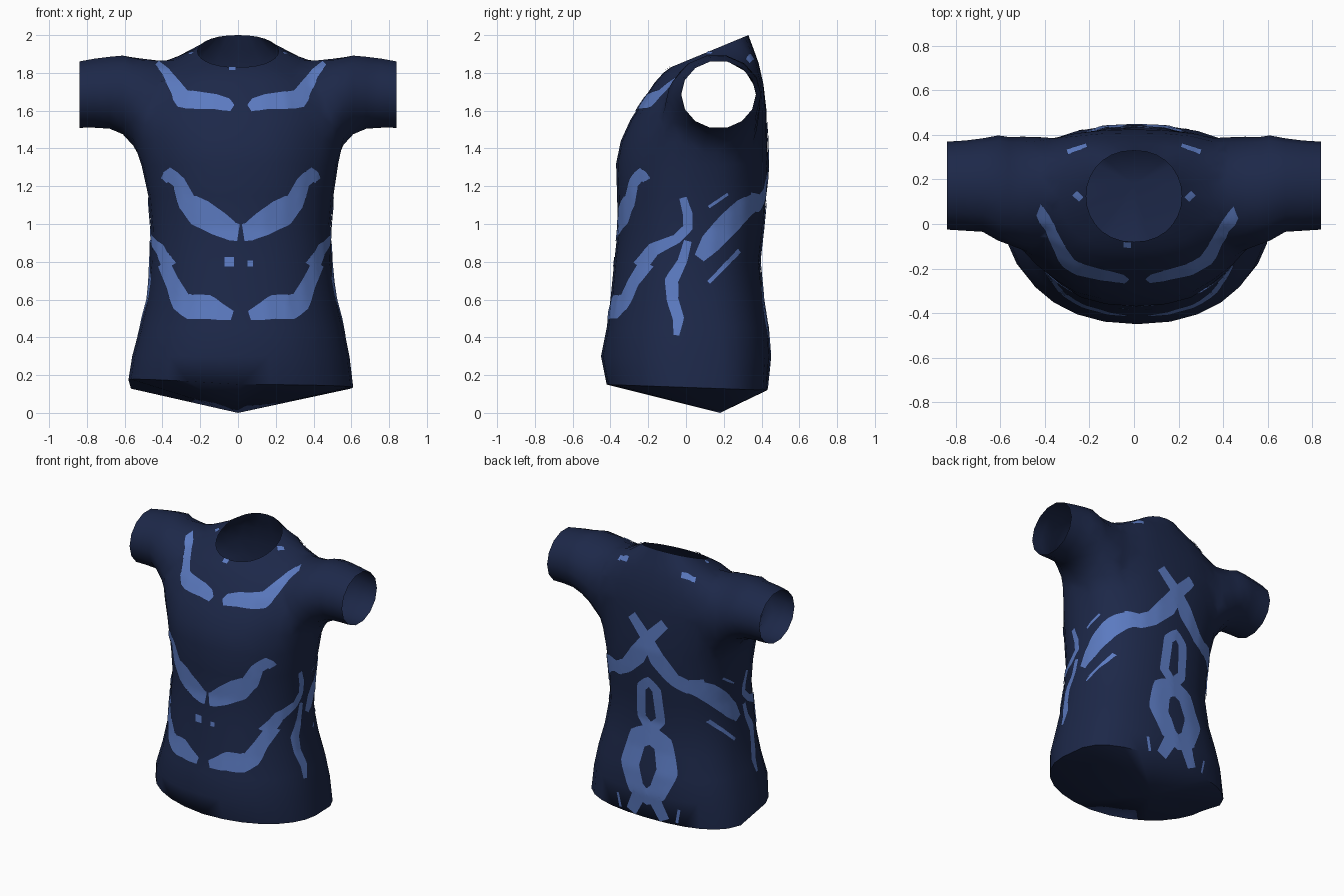
import bpy, bmesh
from math import cos, sin, pi, radians, copysign
from mathutils import Vector
from mathutils.bvhtree import BVHTree

if "Cube" in bpy.data.objects:
    bpy.data.objects.remove(bpy.data.objects["Cube"])


def make_material(name, colour):
    mat = bpy.data.materials.new(name)
    mat.use_nodes = True
    mat.diffuse_color = (*colour, 1)
    node = next(n for n in mat.node_tree.nodes if n.type == 'BSDF_PRINCIPLED')
    node.inputs["Base Color"].default_value = (*colour, 1)
    node.inputs["Roughness"].default_value = 0.9
    return mat


navy = make_material("navy cloth", (.012, .021, .066))
blue = make_material("light blue print", (.105, .195, .53))


def add_object(name, bm, mat):
    mesh = bpy.data.meshes.new(name)
    bm.to_mesh(mesh)
    bm.free()
    mesh.materials.append(mat)
    obj = bpy.data.objects.new(name, mesh)
    bpy.context.collection.objects.link(obj)
    return obj


def smooth(obj, angle):
    bpy.ops.object.select_all(action='DESELECT')
    obj.select_set(True)
    bpy.context.view_layer.objects.active = obj
    bpy.ops.object.shade_smooth_by_angle(angle=radians(angle))


def loft(bm, rings):
    """Bridge equal rings of points and return the vertex rings."""
    loops = [[bm.verts.new(p) for p in ring] for ring in rings]
    for low, high in zip(loops, loops[1:]):
        for i in range(len(low)):
            j = (i + 1) % len(low)
            bm.faces.new((low[i], low[j], high[j], high[i]))
    return loops


def power(value, exponent):
    return copysign(abs(value) ** exponent, value)


# Torso: tilted rings of front z, back z, half width, centre x, front y, back y, back roundness
TORSO = [
    (.15, .12, .595, .015, -.42, .43, .55), (.30, .30, .575, .015, -.45, .445, .6),
    (.45, .45, .54, .02, -.42, .435, .65), (.60, .60, .505, .02, -.40, .41, .7),
    (.80, .80, .48, .015, -.38, .39, .75), (.98, .98, .475, .015, -.36, .41, .75),
    (1.15, 1.15, .49, .015, -.365, .425, .75), (1.32, 1.32, .525, .01, -.37, .435, .7),
    (1.44, 1.46, .555, 0, -.345, .43, .6), (1.55, 1.61, .56, 0, -.295, .425, .5),
    (1.66, 1.74, .54, 0, -.225, .41, .45), (1.75, 1.85, .46, 0, -.165, .385, .5),
    (1.80, 1.92, .35, 0, -.12, .36, .65), (1.83, 2.0, .215, 0, -.08, .33, 1)]


def torso_ring(zf, zb, half, cx, yf, yb, back, count=28):
    middle = yf + (yb - yf) * .5
    ring = []
    for i in range(count):
        a = 2 * pi * i / count
        x = cx + half * power(cos(a), .9)
        depth = (yb - yf) / 2
        y = middle + depth * (sin(a) if sin(a) < 0 else sin(a) ** back)
        ring.append((x, y, zf + (zb - zf) * (y - yf) / (yb - yf)))
    return ring


bm = bmesh.new()
loops = loft(bm, [torso_ring(*row) for row in TORSO])
bm.faces.new(loops[-1])
apex = bm.verts.new((0, .18, 0))
for i, v in enumerate(loops[0]):
    bm.faces.new((loops[0][(i + 1) % len(loops[0])], v, apex))
# The hem rises a little at the right front
for v in loops[0]:
    if v.co.x < 0 and v.co.y < .15:
        v.co.z -= .07 * v.co.x
bmesh.ops.recalc_face_normals(bm, faces=bm.faces)
shirt = add_object("shirt", bm, navy)

# Sleeves: one mirrored tube of x, front y, back y, low z, high z
SLEEVE = [
    (0, 0, .3, 1.5, 1.74), (.3, -.02, .36, 1.42, 1.84),
    (.42, -.10, .405, 1.33, 1.885), (.51, -.13, .408, 1.34, 1.895),
    (.56, -.11, .403, 1.41, 1.897), (.61, -.075, .398, 1.47, 1.897),
    (.68, -.035, .385, 1.5, 1.89), (.76, -.03, .375, 1.505, 1.88),
    (.84, -.025, .37, 1.505, 1.865)]


def sleeve_ring(x, yf, yb, low, high, count=14):
    angles = [2 * pi * i / count for i in range(count)]
    return [(x, (yf + yb) / 2 + (yb - yf) / 2 * cos(a),
             (low + high) / 2 + (high - low) / 2 * sin(a)) for a in angles]


bm = bmesh.new()
mirrored = [(-row[0], *row[1:]) for row in SLEEVE[:0:-1]]
loops = loft(bm, [sleeve_ring(*row) for row in mirrored + SLEEVE])
bm.faces.new(loops[0])
bm.faces.new(loops[-1])
bmesh.ops.recalc_face_normals(bm, faces=bm.faces)
tube = add_object("sleeve_tube", bm, navy)
tube.hide_render = True

# Join sleeves to torso, open the cuffs and the collar, and soften the armhole seam
union = shirt.modifiers.new("join", 'BOOLEAN')
union.operation = 'UNION'
union.solver = 'EXACT'
union.object = tube
joined = bpy.data.meshes.new_from_object(
    shirt.evaluated_get(bpy.context.evaluated_depsgraph_get()))
shirt.modifiers.clear()
shirt.data = joined
bpy.data.objects.remove(tube)
bm = bmesh.new()
bm.from_mesh(joined)
caps = []
for f in bm.faces:
    c = f.calc_center_median()
    cuff = abs(c.x) > .835
    collar = c.z > 1.85 and abs(c.x) < .1 and abs(c.y - .12) < .12
    if cuff or collar:
        caps.append(f)
bmesh.ops.delete(bm, geom=caps, context='FACES')
bmesh.ops.remove_doubles(bm, verts=bm.verts, dist=.012)
bmesh.ops.triangulate(bm, faces=bm.faces)
seam = [v for v in bm.verts if .27 < abs(v.co.x) < .6 and v.co.z > 1.3]
for _ in range(2):
    bmesh.ops.smooth_vert(bm, verts=seam, factor=.4,
                          use_axis_x=True, use_axis_y=True, use_axis_z=True)
for f in bm.faces:
    f.material_index = 0
bm.normal_update()
bm.to_mesh(joined)
surface = BVHTree.FromBMesh(bm)
bm.free()
smooth(shirt, 65)

# Printed strokes are thin strips laid onto the cloth
CAST = {
    "front": lambda u, v: (Vector((u, -3, v)), Vector((0, 1, 0))),
    "back": lambda u, v: (Vector((u, 3, v)), Vector((0, -1, 0))),
    "left": lambda u, v: (Vector((3, u, v)), Vector((-1, 0, 0))),
    "right": lambda u, v: (Vector((-3, u, v)), Vector((1, 0, 0))),
    "top": lambda u, v: (Vector((u, v, 3)), Vector((0, 0, -1)))}


def stroke(bm, side, points, across=4):
    """Lay a strip along (u, v, width) points seen from one side."""
    path = []
    for a, b in zip(points, points[1:]):
        a, b = Vector(a), Vector(b)
        steps = max(1, round((b - a).length / .02))
        path += [a.lerp(b, i / steps) for i in range(steps)]
    path.append(Vector(points[-1]))
    closed = points[0] == points[-1]
    last = len(path) - 1
    rows = []
    for i, p in enumerate(path):
        before, after = path[max(i - 1, 0)], path[min(i + 1, last)]
        if closed and i in (0, last):
            before, after = path[last - 1], path[1]
        along = (after - before).to_2d().normalized()
        row = []
        for k in range(across + 1):
            t = (k / across - .5) * p.z
            origin, ray = CAST[side](p.x - along.y * t, p.y + along.x * t)
            hit, normal, _, _ = surface.ray_cast(origin, ray)
            if hit:
                normal = -normal if normal.dot(ray) > 0 else normal
                row.append(bm.verts.new(hit + normal * .006))
            else:
                row.append(None)
        rows.append(row)
    for r, s in zip(rows, rows[1:]):
        for k in range(across):
            quad = (r[k], r[k + 1], s[k + 1], s[k])
            if all(quad) and max((q.co - quad[0].co).length for q in quad) < .15:
                f = bm.faces.new(quad)
                f.normal_update()
                if f.normal.dot(ray) > 0:
                    f.normal_flip()


def printed(name, strokes):
    bm = bmesh.new()
    for side, points in strokes:
        stroke(bm, side, points)
    bmesh.ops.delete(bm, geom=[v for v in bm.verts if not v.link_faces], context='VERTS')
    smooth(add_object(name, bm, blue), 60)


def flipped(points, centre=0.0):
    return [(2 * centre - u, v, w) for u, v, w in points]


# Front print: collarbone, rib and waist strokes on both halves
FRONT = [
    [(-.43, 1.85, .03), (-.38, 1.80, .05), (-.32, 1.71, .08), (-.29, 1.66, .10),
     (-.19, 1.65, .09), (-.12, 1.645, .08), (-.06, 1.63, .07), (-.03, 1.61, .04)],
    [(-.39, 1.23, .04), (-.36, 1.265, .07), (-.31, 1.22, .07), (-.27, 1.12, .10),
     (-.20, 1.06, .15), (-.10, 1.0, .13), (-.03, .96, .10), (.003, .955, .09)],
    [(-.39, .79, .07), (-.34, .68, .08), (-.30, .59, .11),
     (-.25, .56, .13), (-.16, .56, .13), (-.11, .54, .1), (-.03, .515, .05)]]
spots = [("front", [(-.07, .80, .05), (-.02, .80, .05)]),
         ("front", [(.05, .79, .03), (.08, .79, .03)]),
         ("front", [(-.05, 1.82, .02), (-.01, 1.82, .02)])]
printed("front_print", spots + [("front", p) for p in FRONT]
        + [("front", flipped(p, .015)) for p in FRONT])

# Side print: hip curve, drop, shoulder-blade sweep and thin lines
SIDE = [
    [(-.245, .77, .08), (-.17, .865, .07), (-.05, .92, .05), (.01, .98, .05),
     (.01, 1.05, .05), (-.015, 1.14, .04)],
    [(.01, .91, .04), (-.02, .80, .05), (-.075, .70, .07), (-.07, .60, .06),
     (-.04, .50, .06), (-.05, .41, .03)],
    [(.07, .82, .06), (.13, .90, .11), (.22, 1.0, .12), (.30, 1.08, .11), (.36, 1.12, .09)],
    [(.12, .69, .02), (.28, .86, .025)],
    [(.12, 1.09, .015), (.22, 1.16, .015)]]
printed("side_print", [(s, p) for s in ("left", "right") for p in SIDE])

# Back print: crossed arms, sweeps, two linked loops and short legs
BACK = [
    [(.13, 1.54, .07), (0, 1.4, .09), (-.08, 1.27, .13), (-.19, 1.15, .1),
     (-.27, 1.11, .10), (-.37, 1.12, .1)],
    [(.06, .28, .1), (.13, .14, .08)],
    [(.24, .24, .02), (.22, .14, .02)]]
LOOPS = [
    [(0, 1.1, .06), (.06, 1.04, .07), (.075, .82, .07), (0, .74, .08)],
    [(0, .71, .13), (.1, .66, .14), (.145, .48, .15), (.085, .33, .13), (0, .27, .1)]]
rings = [half + flipped(half)[-2::-1] for half in LOOPS]
printed("back_print", [("back", p) for p in rings + BACK + [flipped(p) for p in BACK]])

# Small patches on the shoulders and beside the collar
SHOULDER = [[(.21, .35, .02), (.3, .32, .025)], [(.235, .11, .03), (.265, .14, .03)]]
printed("shoulder_print", [("top", p) for p in SHOULDER]
        + [("top", flipped(p)) for p in SHOULDER])
